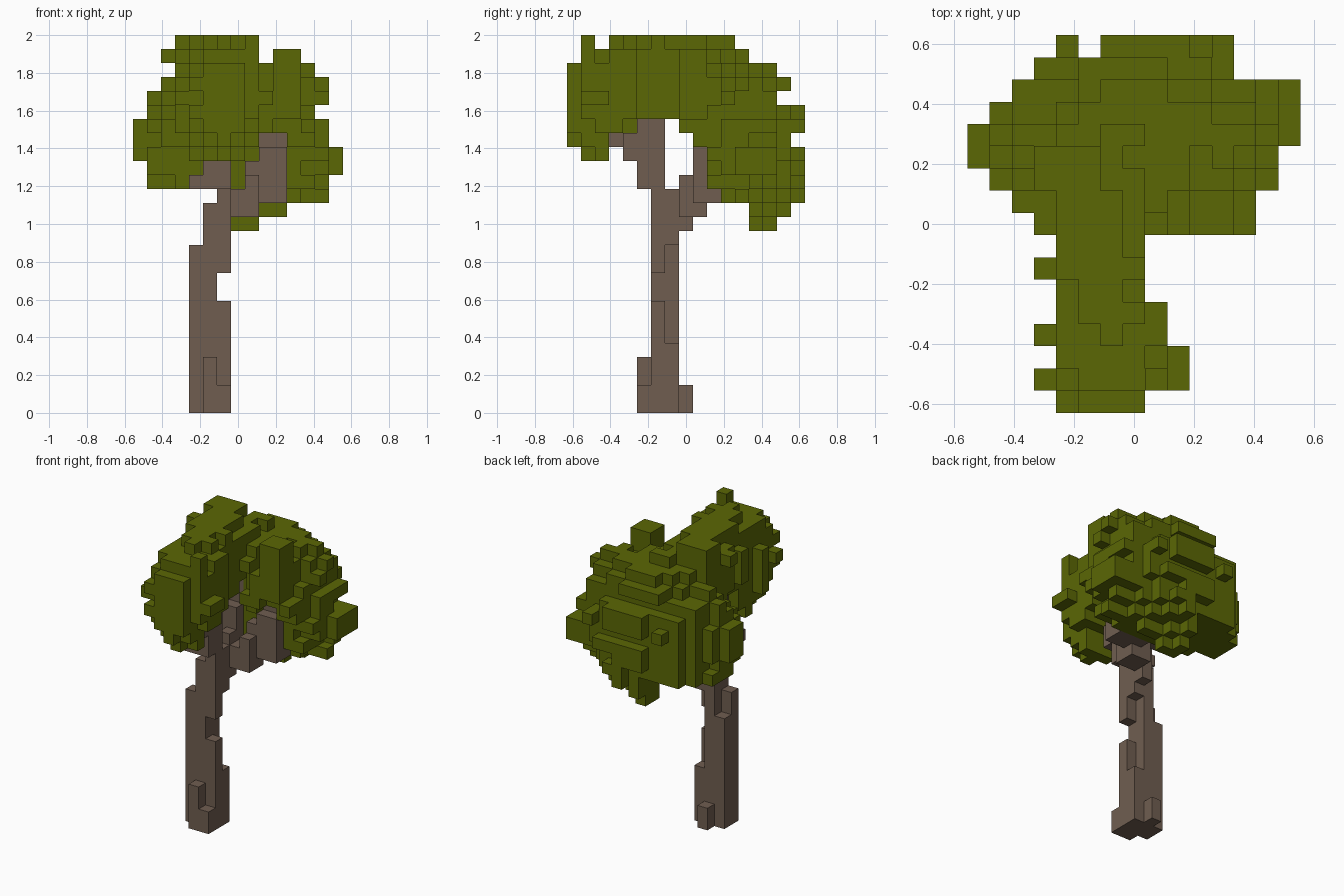
import bpy, bmesh, random
from itertools import product

cube = bpy.data.objects.get("Cube")
if cube:
    bpy.data.objects.remove(cube, do_unlink=True)

random.seed(4)
NX, NY, NZ = 15, 17, 27          # block grid
S = 2 / NZ                       # block size


def material(name, color):
    m = bpy.data.materials.new(name)
    m.use_nodes = True
    m.diffuse_color = (*color, 1)
    bsdf = m.node_tree.nodes["Principled BSDF"]
    bsdf.inputs["Base Color"].default_value = (*color, 1)
    bsdf.inputs["Roughness"].default_value = 0.9
    return m


def box(a, b, c, d, e, f):
    """Blocks from a..b in x, c..d in y, e..f in z, ends included."""
    return set(product(range(a, b + 1), range(c, d + 1), range(e, f + 1)))


def build(name, blocks, mat):
    """Make the outer skin of a set of blocks."""
    bm = bmesh.new()
    verts = {}

    def vert(p):
        if p not in verts:
            verts[p] = bm.verts.new(((p[0] - NX / 2) * S, (p[1] - NY / 2) * S, p[2] * S))
        return verts[p]

    for b in sorted(blocks):
        for axis, side in product(range(3), (0, 1)):
            n = list(b)
            n[axis] += 2 * side - 1
            if tuple(n) in blocks:
                continue
            u, v = (axis + 1) % 3, (axis + 2) % 3
            ring = [(0, 0), (1, 0), (1, 1), (0, 1)]
            if not side:
                ring.reverse()
            corners = []
            for du, dv in ring:
                p = list(b)
                p[axis] += side
                p[u] += du
                p[v] += dv
                corners.append(vert(tuple(p)))
            bm.faces.new(corners)
    mesh = bpy.data.meshes.new(name)
    bm.to_mesh(mesh)
    bm.free()
    mesh.materials.append(mat)
    ob = bpy.data.objects.new(name, mesh)
    bpy.context.collection.objects.link(ob)


def mask(first, rows):
    """Cells (across, row) from one or more spans per row."""
    cells = set()
    for r, spans in enumerate(rows, first):
        for lo, hi in zip(spans[::2], spans[1::2]):
            cells |= {(c, r) for c in range(lo, hi + 1)}
    return cells


def neighbours(b):
    i, j, k = b
    return [(i + 1, j, k), (i - 1, j, k), (i, j + 1, k),
            (i, j - 1, k), (i, j, k + 1), (i, j, k - 1)]


# Trunk with its roots
trunk = set().union(
    box(5, 5, 6, 7, 0, 14), box(4, 4, 6, 6, 0, 11), box(4, 4, 7, 7, 0, 9),
    box(6, 6, 6, 6, 0, 7), box(6, 6, 7, 7, 0, 4),
    box(6, 6, 6, 6, 10, 15), box(6, 6, 7, 7, 12, 15),
    box(5, 5, 5, 5, 0, 3), box(6, 6, 5, 5, 0, 1), box(5, 5, 8, 8, 0, 1))
# Front branch
front_branch = set().union(
    box(5, 6, 5, 6, 16, 20), box(4, 4, 5, 6, 16, 16),
    box(5, 6, 4, 4, 18, 19), box(5, 5, 3, 3, 19, 19))
# Rear branches, one to each side
rear_left_branch = set().union(
    box(6, 6, 8, 8, 13, 15), box(7, 8, 8, 9, 14, 15), box(8, 10, 9, 10, 15, 15),
    box(8, 8, 8, 9, 16, 16), box(8, 8, 9, 9, 17, 17),
    box(9, 10, 9, 9, 16, 18), box(9, 10, 10, 10, 15, 19))
rear_right_branch = set().union(
    box(6, 6, 8, 8, 16, 16), box(5, 6, 9, 9, 16, 18), box(5, 6, 10, 10, 17, 21))
wood = trunk | front_branch | rear_left_branch | rear_right_branch

# Crown outlines: plan (x by y), elevation (x by z), side (y by z)
plan = mask(0, [(4, 7), (3, 9), (4, 9), (3, 8), (4, 8), (4, 7), (3, 7), (4, 7), (3, 12),
                (2, 12), (1, 13), (0, 13), (0, 14), (1, 14), (2, 14), (3, 11), (4, 4, 6, 11)])
elevation = mask(13, [(7, 8), (7, 10), (7, 13), (1, 13), (1, 14), (0, 14), (0, 13), (0, 13),
                      (1, 12), (1, 13), (2, 13), (3, 12), (2, 8, 10, 11), (3, 8)])
side = mask(13, [(13, 14), (13, 15), (11, 16), (10, 16), (10, 16), (1, 2, 10, 16),
                 (0, 2, 9, 15), (0, 3, 8, 16), (0, 16), (0, 14), (0, 15), (0, 14),
                 (1, 12), (1, 1, 3, 11)])

# Rounded leaf masses: centre and radii in blocks
masses = [((7.4, 12.5, 19.6), (6.9, 4.7, 5.8)),
          ((6.3, 3.4, 22.2), (3.1, 3.6, 4.5)),
          ((5.8, 7.3, 24.0), (2.8, 5.2, 3.2))]


def depth(b):
    """Below 1 inside the leaf masses."""
    return min(sum(((b[a] + 0.5 - c[a]) / r[a]) ** 2 for a in range(3)) for c, r in masses)


hull = {}
for b in product(range(NX), range(NY), range(13, NZ)):
    i, j, k = b
    beside_left = i in (9, 10) and j < 10 and k < 20
    beside_right = 4 <= i <= 7 and 8 <= j <= 9 and k < 22
    if (i, j) in plan and (i, k) in elevation and (j, k) in side:
        if b not in wood and not beside_left and not beside_right:
            hull[b] = depth(b)

# Roughen the surface in small clumps and single blocks
clump = {c: random.uniform(-0.14, 0.14) for c in product(range(9), range(9), range(15))}
leaves = {b for b, d in hull.items()
          if d + clump[tuple((v + 1) // 2 for v in b)] + random.uniform(-0.16, 0.16) < 1.0}

# Twigs of leaves that stick out of the crown
for twig in (box(11, 14, 12, 14, 17, 18), box(0, 2, 11, 12, 18, 20),
             box(8, 8, 1, 1, 23, 26), box(10, 11, 8, 9, 21, 25),
             box(3, 5, 10, 11, 24, 26), box(2, 3, 9, 9, 24, 25)):
    leaves |= twig & set(hull)

# Grow twigs out to the outlines, each tied back to the crown
for cells, u, v in ((plan, 0, 1), (elevation, 0, 2), (side, 1, 2)):
    have = {(b[u], b[v]) for b in leaves}
    for cell in sorted(cells - have):
        options = [b for b in hull if (b[u], b[v]) == cell]
        b = min(options, key=hull.get, default=None)
        while b and b not in leaves:
            leaves.add(b)
            inward = [n for n in neighbours(b) if n in hull and hull[n] < hull[b]]
            b = min(inward, key=hull.get, default=None)

# Leaves hanging over the right of the front branch
leaves |= box(4, 4, 3, 5, 19, 21) | box(4, 4, 4, 4, 18, 18)

# Drop loose blocks and close single-block pits
leaves -= {b for b in leaves if not any(n in leaves for n in neighbours(b))}
leaves |= {b for b in hull if sum(n in leaves for n in neighbours(b)) >= 5}

bark = material("brown bark", (0.162, 0.111, 0.081))
green = material("olive leaves", (0.104, 0.136, 0.0015))
build("trunk", trunk, bark)
build("front_branch", front_branch, bark)
build("rear_left_branch", rear_left_branch, bark)
build("rear_right_branch", rear_right_branch, bark)
build("leaf_crown", leaves, green)
